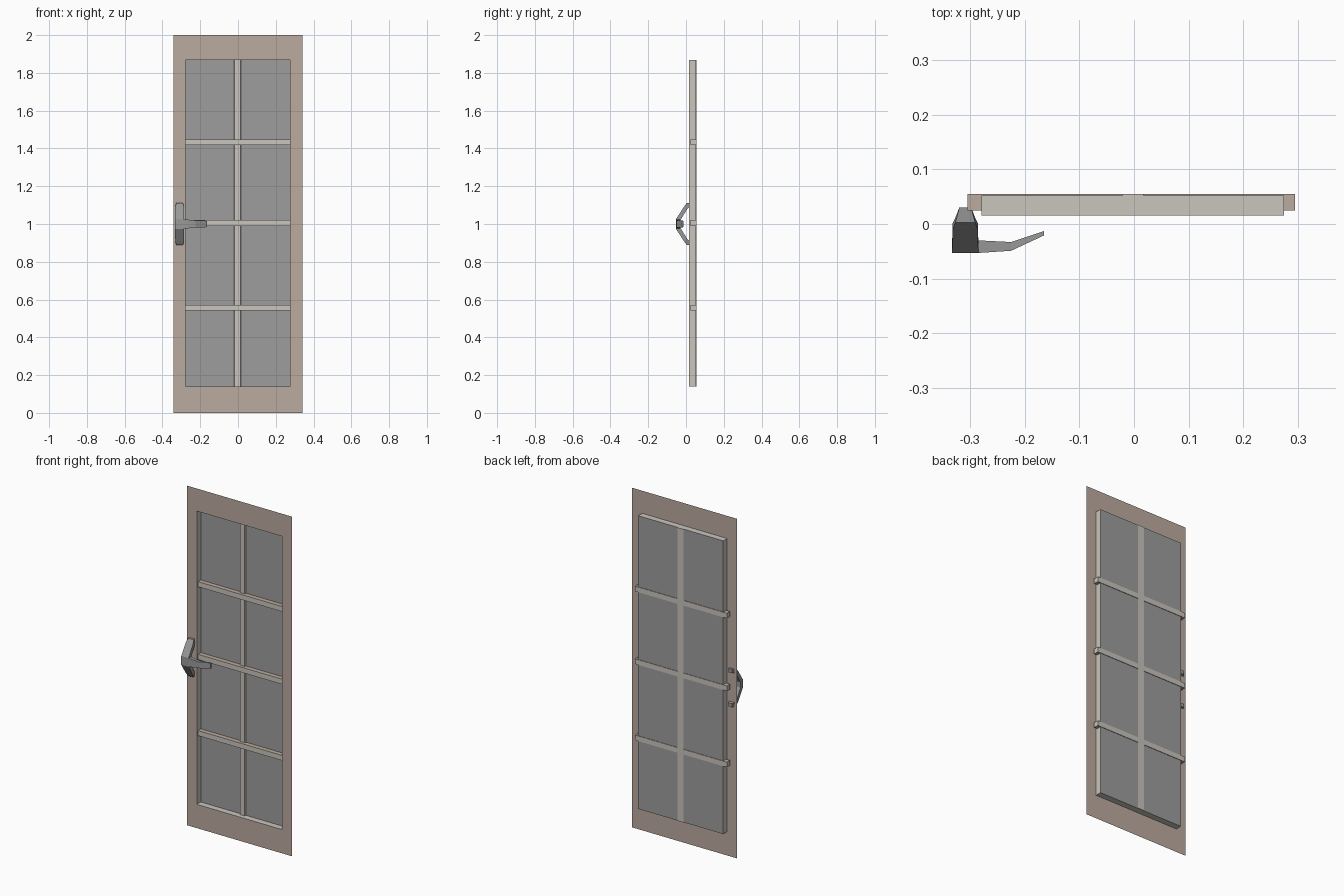
import bpy, bmesh

if "Cube" in bpy.data.objects:
    bpy.data.objects.remove(bpy.data.objects["Cube"])

def mat(name, c):
    m = bpy.data.materials.new(name)
    m.diffuse_color = (*c, 1)
    m.use_nodes = True
    m.node_tree.nodes["Principled BSDF"].inputs["Base Color"].default_value = m.diffuse_color
    return m

TAN = mat("tan_wood", (0.50, 0.405, 0.345))
CREAM = mat("cream_trim", (0.59, 0.56, 0.51))
GLASS = mat("grey_glass", (0.34, 0.34, 0.34))
METAL = mat("grey_metal", (0.32, 0.32, 0.32))

def obj(name, verts, faces, mats, fix=True):
    me = bpy.data.meshes.new(name)
    me.from_pydata(verts, [], faces)
    for m in mats:
        me.materials.append(m)
    if fix:
        bm = bmesh.new()
        bm.from_mesh(me)
        bmesh.ops.recalc_face_normals(bm, faces=bm.faces)
        bm.to_mesh(me)
        bm.free()
    o = bpy.data.objects.new(name, me)
    bpy.context.collection.objects.link(o)
    return o

def loft(name, rings, mats, caps=True):
    """Skin a list of four-point rings."""
    verts = [p for r in rings for p in r]
    faces = []
    for i in range(len(rings) - 1):
        for j in range(4):
            k = (j + 1) % 4
            faces.append((4*i + j, 4*i + k, 4*i + 4 + k, 4*i + 4 + j))
    if caps:
        n = 4 * (len(rings) - 1)
        faces += [(0, 1, 2, 3), (n, n + 1, n + 2, n + 3)]
    return obj(name, verts, faces, mats, fix=caps)

def rect(x0, x1, z0, z1, y):
    return [(x0, y, z0), (x1, y, z0), (x1, y, z1), (x0, y, z1)]

# Flat door frame around the opening, and the cream lining behind it
OPEN = (-0.279, 0.275, 0.14, 1.867)
FRONT, BACK = 0.0155, 0.052
loft("door_frame", [rect(-0.342, 0.342, 0, 2, FRONT), rect(*OPEN, FRONT)], [TAN], False)
loft("opening_lining", [rect(*OPEN, FRONT), rect(*OPEN, BACK)], [CREAM], False)

# Glass pane closing the lining
obj("glass_pane", rect(*OPEN, BACK), [(0, 1, 2, 3)], [GLASS], False)

# Horizontal glazing bars, tan on top and bottom
for i, z in enumerate((0.556, 1.005, 1.433)):
    bar = loft("horizontal_bar_%d" % (i + 1),
               [rect(-0.305, 0.295, z - 0.015, z + 0.015, y) for y in (0.025, 0.055)],
               [CREAM, TAN])
    for p in bar.data.polygons:
        p.material_index = 1 if abs(p.normal.z) > 0.5 else 0

# Vertical glazing bar with slanted sides
loft("vertical_bar",
     [rect(-0.002 - w, -0.002 + w, OPEN[2], OPEN[3], y) for w, y in ((0.016, 0.042), (0.02, 0.055))],
     [CREAM])

# Handle bracket: a bent strap, mirrored about its centre height
CX, CZ = -0.309, 1.0
half = [  # half width, outer (y, dz), inner (y, dz)
    (0.011, (0.03, 0.112), (0.03, 0.090)),
    (0.018, (0.003, 0.110), (0.012, 0.086)),
    (0.023, (-0.010, 0.092), (0.002, 0.072)),
    (0.024, (-0.053, 0.026), (-0.032, 0.016)),
]
def strap_ring(w, a, b, s):
    return [(CX - w, a[0], CZ + s*a[1]), (CX + w, a[0], CZ + s*a[1]),
            (CX + w, b[0], CZ + s*b[1]), (CX - w, b[0], CZ + s*b[1])]
loft("handle_bracket",
     [strap_ring(*h, 1) for h in half] + [strap_ring(*h, -1) for h in reversed(half)],
     [METAL])

# Handle lever, tapering and bending back towards the door
loft("handle_lever",
     [[(x, y0, CZ - h), (x, y1, CZ - h), (x, y1, CZ + h), (x, y0, CZ + h)]
      for x, y0, y1, h in ((-0.300, -0.053, -0.030, 0.025),
                           (-0.285, -0.053, -0.030, 0.025),
                           (-0.225, -0.049, -0.033, 0.019),
                           (-0.165, -0.021, -0.013, 0.017))],
     [METAL])
